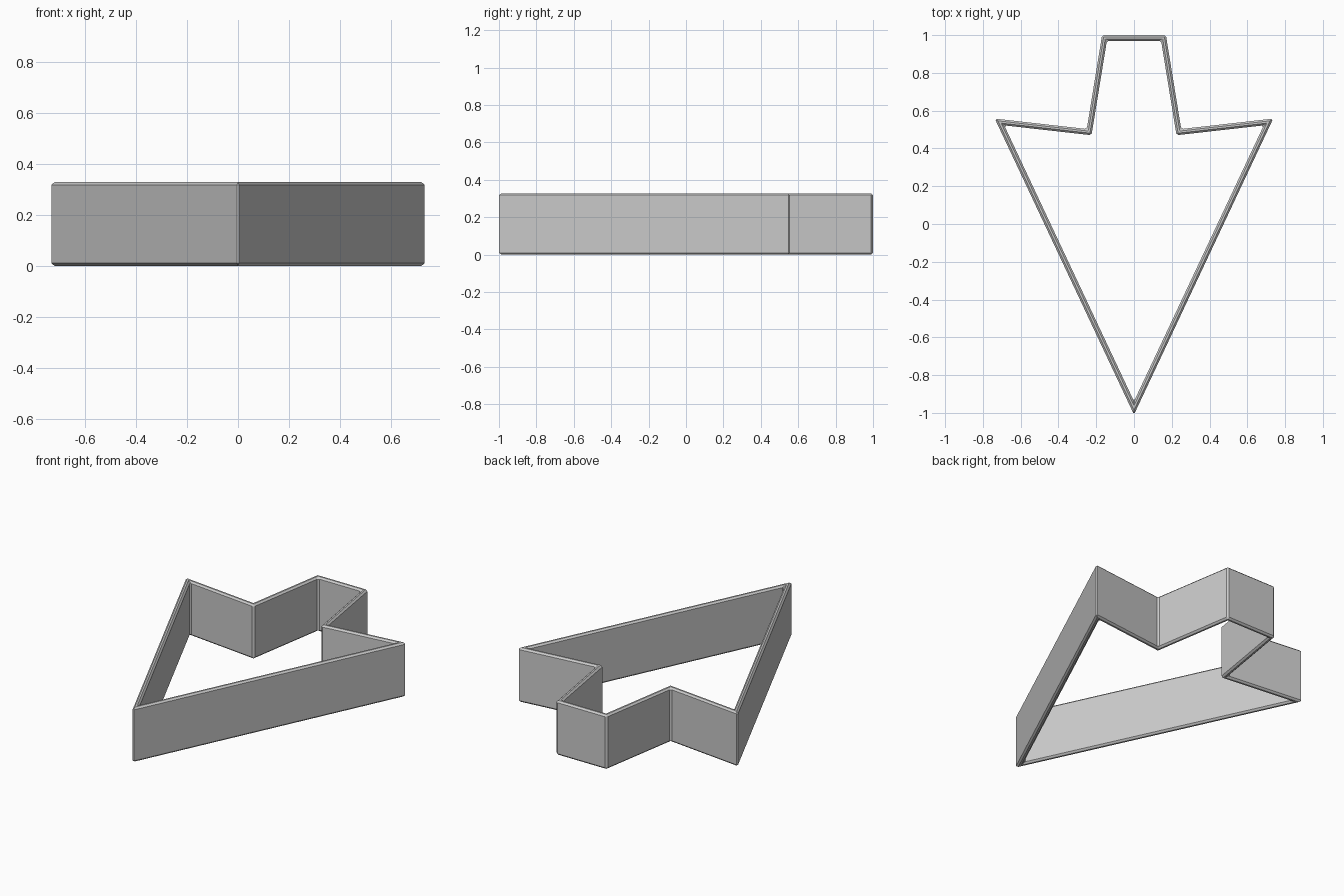
import bpy, bmesh
from mathutils import Vector

if "Cube" in bpy.data.objects:
    bpy.data.objects.remove(bpy.data.objects["Cube"])

HEIGHT, WALL, EDGE = 0.328, 0.03, 0.01

# Outer outline: pointed body, two side tips and a tapered stem (right half mirrored)
half = [(0.737, 0.558), (0.250, 0.503), (0.169, 1.0)]
outer = [Vector((0, -1.009))] + [Vector(p) for p in half]
outer += [Vector((-x, y)) for x, y in reversed(half)]


def inset(points, d):
    """Mitred inward offset of a counter-clockwise outline."""
    result = []
    for i, p in enumerate(points):
        a = (p - points[i - 1]).normalized()
        b = (points[(i + 1) % len(points)] - p).normalized()
        na, nb = Vector((-a.y, a.x)), Vector((-b.y, b.x))
        result.append(p + (na + nb) * d / (1 + na.dot(nb)))
    return result


# Wall band with open centre
bm = bmesh.new()
rings = [[bm.verts.new((p.x, p.y, z)) for p in pts]
         for pts, z in ((outer, 0.004), (outer, 0.004 + HEIGHT),
                        (inset(outer, WALL), 0.004 + HEIGHT),
                        (inset(outer, WALL), 0.004))]
n = len(outer)
for r in range(4):
    a, b = rings[r], rings[(r + 1) % 4]
    for i in range(n):
        j = (i + 1) % n
        bm.faces.new((a[i], a[j], b[j], b[i]))
bmesh.ops.recalc_face_normals(bm, faces=bm.faces)

# Small chamfer on rims and corners
edges = [e for e in bm.edges if e.calc_face_angle(0) > 0.1]
bmesh.ops.bevel(bm, geom=edges, offset=EDGE, segments=1, affect='EDGES',
                profile=0.5, clamp_overlap=True)

# Stand on the ground
low = min(v.co.z for v in bm.verts)
bmesh.ops.translate(bm, verts=bm.verts, vec=(0, 0, -low))

mesh = bpy.data.meshes.new("cutter_wall")
bm.to_mesh(mesh)
bm.free()
wall = bpy.data.objects.new("cutter_wall", mesh)
bpy.context.collection.objects.link(wall)
